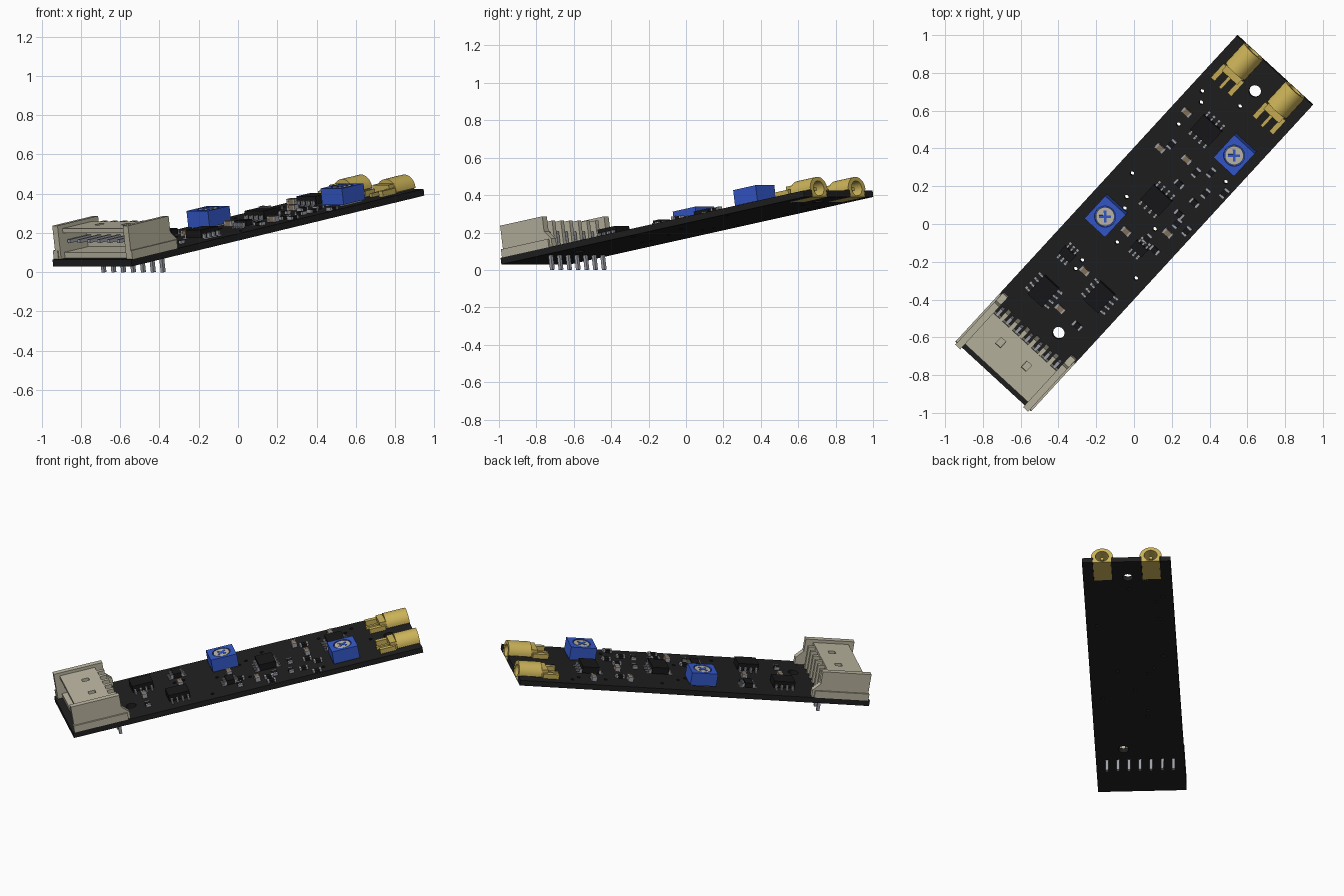
import bpy, bmesh, math
from mathutils import Matrix, Vector

if "Cube" in bpy.data.objects:
    bpy.data.objects.remove(bpy.data.objects["Cube"], do_unlink=True)

# Board frame: u runs along the board, t across it, w up from its top face
HEADING, TILT = math.radians(47.4), math.radians(9.3)
ROT = Matrix.Rotation(HEADING, 4, 'Z') @ Matrix.Rotation(-TILT, 4, 'Y')
PLACE = Matrix.Translation((0, 0.003, 0.2445)) @ ROT
LENGTH, WIDTH, THICK = 2.23, 0.545, 0.035
END, SIDE = LENGTH / 2, WIDTH / 2


def material(name, colour):
    mat = bpy.data.materials.new(name)
    mat.use_nodes = True
    mat.diffuse_color = (*colour, 1)
    shader = next(n for n in mat.node_tree.nodes if n.type == 'BSDF_PRINCIPLED')
    shader.inputs["Base Color"].default_value = (*colour, 1)
    shader.inputs["Roughness"].default_value = 0.6
    return mat


black = material("board black", (0.014, 0.014, 0.014))
chip_black = material("chip black", (0.009, 0.009, 0.01))
beige = material("beige plastic", (0.5, 0.47, 0.36))
gold = material("gold", (0.6, 0.45, 0.1))
blue = material("blue plastic", (0.035, 0.1, 0.6))
silver = material("silver", (0.36, 0.37, 0.41))
cream = material("screw cream", (0.52, 0.49, 0.41))
brown = material("capacitor brown", (0.25, 0.18, 0.11))


def spot(x, y):
    """Plan position to board (u, t)."""
    c, s = math.cos(HEADING), math.sin(HEADING)
    return (c * x + s * y) / math.cos(TILT), c * y - s * x


def box(bm, u, t, w, turn=0):
    """Box from three (low, high) ranges, turned about its own centre."""
    mid = Vector([sum(r) / 2 for r in (u, t, w)])
    size = [r[1] - r[0] for r in (u, t, w)]
    m = Matrix.Translation(mid) @ Matrix.Rotation(turn, 4, 'Z') @ Matrix.Diagonal((*size, 1))
    bmesh.ops.create_cube(bm, size=1, matrix=m)


def block(bm, centre, size, w, turn=0):
    """Box given by its middle in plan, its plan size and its heights."""
    u, t = [(c - s / 2, c + s / 2) for c, s in zip(centre, size)]
    box(bm, u, t, w, turn)


def rod(bm, centre, radius, w, sides=24):
    m = Matrix.Translation((*centre, sum(w) / 2))
    bmesh.ops.create_cone(bm, cap_ends=True, segments=sides, radius1=radius,
                          radius2=radius, depth=w[1] - w[0], matrix=m)


def rod_u(bm, t, w, radius, u, sides=24):
    m = Matrix.Translation((sum(u) / 2, t, w)) @ Matrix.Rotation(math.pi / 2, 4, 'Y')
    bmesh.ops.create_cone(bm, cap_ends=True, segments=sides, radius1=radius,
                          radius2=radius, depth=u[1] - u[0], matrix=m)


def prism(bm, points, along):
    """Extrude a closed outline of 3D points by a vector."""
    face = bm.faces.new([bm.verts.new(p) for p in points])
    top = bmesh.ops.extrude_face_region(bm, geom=[face])["geom"]
    bmesh.ops.translate(bm, vec=along, verts=[g for g in top if isinstance(g, bmesh.types.BMVert)])


def finish(bm, name, mat, smooth=False, cut=None):
    """Turn a mesh into a placed object, after cutting holes if given."""
    bmesh.ops.recalc_face_normals(bm, faces=bm.faces)
    bm.transform(PLACE)
    mesh = bpy.data.meshes.new(name)
    bm.to_mesh(mesh)
    bm.free()
    obj = bpy.data.objects.new(name, mesh)
    bpy.context.collection.objects.link(obj)
    if mat:
        mesh.materials.append(mat)
    bpy.ops.object.select_all(action='DESELECT')
    obj.select_set(True)
    bpy.context.view_layer.objects.active = obj
    if cut:
        cutter = finish(cut, name + "_cutter", mat)
        cutter.hide_render = True
        bpy.context.view_layer.objects.active = obj
        mod = obj.modifiers.new("holes", 'BOOLEAN')
        mod.operation, mod.solver, mod.object = 'DIFFERENCE', 'EXACT', cutter
        bpy.ops.object.modifier_apply(modifier=mod.name)
        bpy.data.objects.remove(cutter, do_unlink=True)
        obj.select_set(True)
    if smooth:
        bpy.ops.object.shade_smooth_by_angle(angle=math.radians(35))
    return obj


# Circuit board with mounting holes, vias and two end notches
JACKS = (0.15, -0.15)
bm, cut = bmesh.new(), bmesh.new()
box(bm, (-END, END), (-SIDE, SIDE), (-THICK, 0))
for x, y in ((0.64, 0.7), (-0.4, -0.58)):
    rod(cut, spot(x, y), 0.032, (-0.1, 0.1))
for x, y in ((0.36, 0.7), (0.355, 0.64), (0.56, 0.62), (0.235, 0.525), (-0.01, 0.265),
             (-0.04, 0.14), (-0.05, 0.08), (0.11, -0.03), (-0.09, -0.1), (0.485, 0.22),
             (-0.275, -0.195), (-0.31, -0.24), (0.01, -0.29)):
    rod(cut, spot(x, y), 0.011, (-0.1, 0.1), 10)
for t in JACKS:
    box(cut, (0.94, 1.2), (t - 0.057, t + 0.057), (-0.1, 0.1))
finish(bm, "circuit_board", black, cut=cut)

# Gold edge sockets: round-topped collar with a bore, rear block and legs
for side, t in zip(("left", "right"), JACKS):
    bm, cut = bmesh.new(), bmesh.new()
    arc = [(0.97, t + 0.068 * math.cos(a), 0.006 + 0.068 * math.sin(a))
           for a in (math.pi * i / 16 for i in range(17))]
    foot = [(0.97, t - 0.056, 0), (0.97, t - 0.056, -THICK),
            (0.97, t + 0.056, -THICK), (0.97, t + 0.056, 0)]
    prism(bm, arc + foot, (END - 0.97, 0, 0))
    rod_u(cut, t, 0.012, 0.04, (1.02, 1.2))
    finish(bm, side + "_socket_collar", gold, True, cut)
    bm = bmesh.new()
    box(bm, (0.93, 0.972), (t - 0.056, t + 0.056), (-THICK, 0.05))
    for k in (-1, 1):
        box(bm, (0.86, 0.96), (t + k * 0.06 - 0.014, t + k * 0.06 + 0.014), (0, 0.03))
    box(bm, (0.85, 0.94), (t - 0.009, t + 0.009), (0, 0.02))
    rod_u(bm, t, 0.012, 0.011, (1.0, 1.09), 12)
    finish(bm, side + "_socket_legs", gold)

# Blue trimmers with a slotted round screw
for name, x, y in (("rear_trimmer", -0.143, 0.047), ("front_trimmer", 0.54, 0.37)):
    c = spot(x, y)
    bm, cut = bmesh.new(), bmesh.new()
    block(bm, c, (0.165, 0.148), (0.008, 0.092))
    rod(cut, c, 0.056, (0.08, 0.2), 32)
    finish(bm, name + "_body", blue, cut=cut)
    bm = bmesh.new()
    rod(bm, c, 0.05, (0.07, 0.09), 32)
    finish(bm, name + "_screw", cream, True)
    bm = bmesh.new()
    for size in ((0.065, 0.014), (0.014, 0.065)):
        block(bm, c, size, (0.088, 0.092), -HEADING)
    finish(bm, name + "_cross_slot", blue)
    bm = bmesh.new()
    for k in (-1, 1):
        block(bm, (c[0], c[1] + k * 0.05), (0.15, 0.02), (0, 0.009))
    finish(bm, name + "_feet", silver)

# Chips: legs on the ends (along u) or on the long sides (along t)
bodies, legs = bmesh.new(), bmesh.new()
CHIPS = ((-0.476, -0.354, False, 4), (-0.18, -0.386, False, 4), (0.122, 0.127, True, 4),
         (0.386, 0.497, True, 4), (-0.35, -0.16, True, 3), (0.03, -0.13, True, 3))
for x, y, ends, count in CHIPS:
    u, t = spot(x, y)
    across, span = (0.106, 0.133) if count == 4 else (0.05, 0.08)
    tall = 0.048 if count == 4 else 0.035
    pitch = 0.0345 if count == 4 else 0.026
    flip = (lambda a, b: (a, b)) if ends else (lambda a, b: (b, a))
    block(bodies, (u, t), flip(across, span), (0.006, tall))
    for k in (-1, 1):
        for i in range(count):
            slide = (i - (count - 1) / 2) * pitch
            for reach, length, w in ((0.008, 0.018, (0.002, 0.026)), (0.02, 0.02, (0, 0.007))):
                du, dt = flip(k * (across / 2 + reach), slide)
                block(legs, (u + du, t + dt), flip(length, 0.012), w)
finish(bodies, "chip_bodies", chip_black)
finish(legs, "chip_legs", silver)

# Small capacitors and resistors with metal end caps
CAPS = ((0.28, 0.59), (0.14, 0.4), (0.28, 0.34), (-0.04, -0.04), (0.18, -0.05),
        (-0.26, -0.25), (-0.39, -0.45))
RESISTORS = ((0.24, 0.21), (0.2, 0.42), (0.33, 0.27), (0.32, 0.11), (0.38, 0.16),
             (0.07, -0.08), (0.11, -0.14), (0.23, 0), (0.28, -0.04), (-0.3, -0.54),
             (0.41, 0.27), (0.48, 0.16), (0.24, 0.05))
caps_metal = bmesh.new()
for name, mat, places, tall in (("capacitors", brown, CAPS, 0.028),
                                ("resistors", chip_black, RESISTORS, 0.016)):
    bm = bmesh.new()
    for i, (x, y) in enumerate(places):
        u, t = spot(x, y)
        along_u = name == "resistors" and i % 3 != 0
        flip = (lambda a, b: (a, b)) if along_u else (lambda a, b: (b, a))
        block(bm, (u, t), flip(0.036, 0.03), (0, tall))
        for k in (-1, 1):
            du, dt = flip(k * 0.022, 0)
            block(caps_metal, (u + du, t + dt), flip(0.012, 0.032), (0, tall + 0.001))
    finish(bm, name, mat)
finish(caps_metal, "end_caps", silver)

# Beige cable header: side walls with rear arms
bm = bmesh.new()
WALL = ((-1.1, 0), (-1.1, 0.172), (-0.79, 0.172), (-0.79, 0.09), (-0.745, 0.045), (-0.745, 0))
for k in (-1, 1):
    prism(bm, [(u, k * 0.262, w) for u, w in WALL], (0, -k * 0.036, 0))
    box(bm, (-1.105, -0.76), sorted((k * 0.24, k * SIDE)), (0, 0.045))
finish(bm, "header_side_walls", beige)

# Header floor, rear wall and comb of ribs between the pins
PITCH = 0.0683
bm = bmesh.new()
box(bm, (-1.07, -0.86), (-0.24, 0.24), (0, 0.03))
box(bm, (-0.89, -0.85), (-0.24, 0.24), (0, 0.15))
for i in range(8):
    t = (i - 3.5) * PITCH
    box(bm, (-0.855, -0.795), (t - 0.012, t + 0.012), (0, 0.15))
finish(bm, "header_floor_and_comb", beige)

# Header roof with two latch windows
bm, cut = bmesh.new(), bmesh.new()
box(bm, (-1.065, -0.84), (-0.24, 0.24), (0.13, 0.152))
for k in (-1, 1):
    block(cut, (-0.93, k * 0.092), (0.045, 0.035), (0.1, 0.2))
finish(bm, "header_roof", beige, cut=cut)

# Bent header pins
bm = bmesh.new()
for i in range(7):
    t = (i - 3) * PITCH
    sides = (t - 0.009, t + 0.009)
    box(bm, (-1.05, -0.806), sides, (0.075, 0.093))
    box(bm, (-0.824, -0.806), sides, (-0.114, 0.093))
finish(bm, "header_pins", silver)
